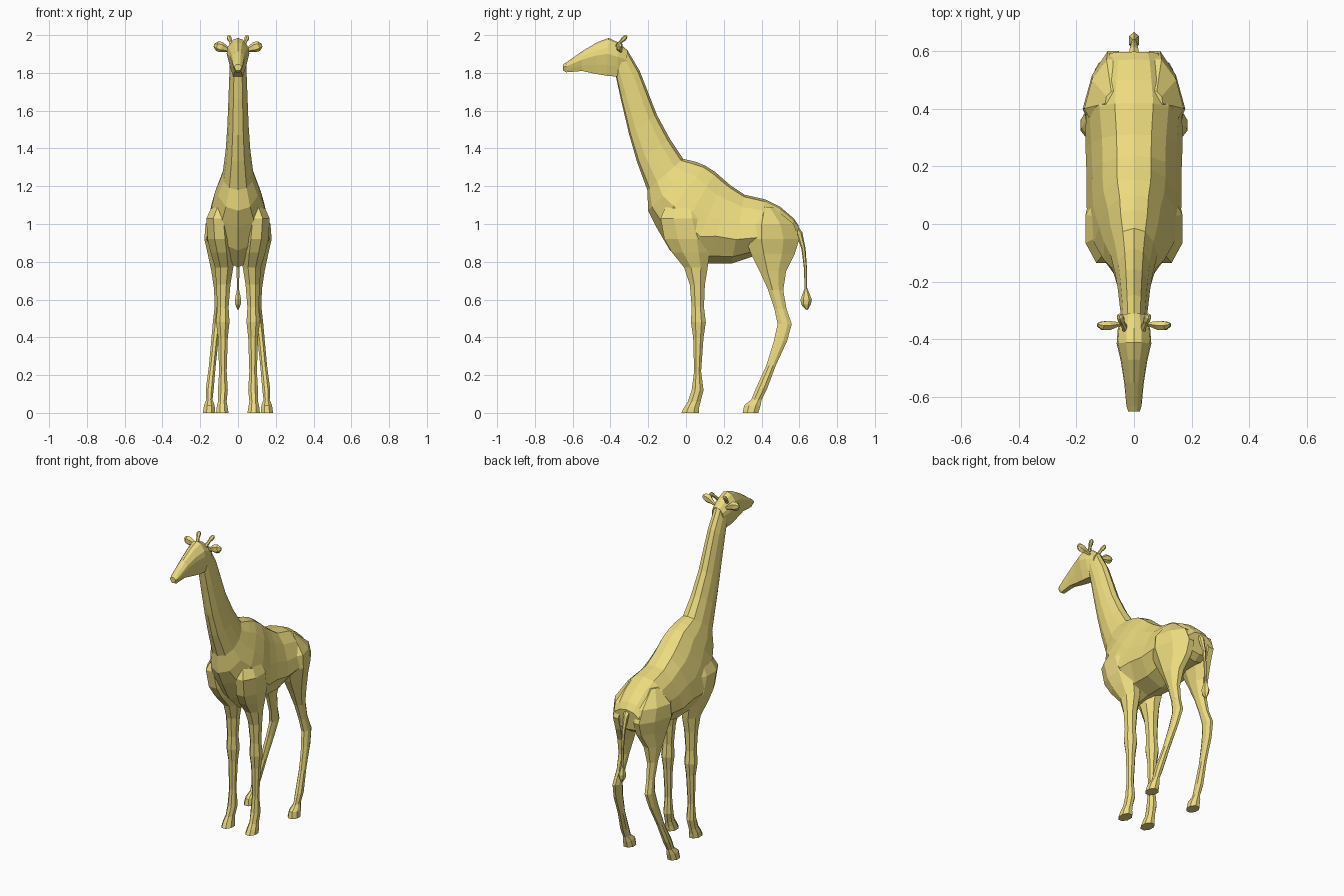
import bpy, bmesh, math
from mathutils import Vector

hide = bpy.data.materials.new("hide")
hide.diffuse_color = (0.84, 0.71, 0.21, 1)


def loft(name, rings):
    """Skin a list of equal-length rings into a closed flat-shaded mesh."""
    bm = bmesh.new()
    vs = [[bm.verts.new(p) for p in r] for r in rings]
    n = len(vs[0])
    for a, b in zip(vs, vs[1:]):
        for i in range(n):
            j = (i + 1) % n
            bm.faces.new((a[i], a[j], b[j], b[i]))
    bm.faces.new(vs[0])
    bm.faces.new(vs[-1])
    bmesh.ops.recalc_face_normals(bm, faces=bm.faces)
    me = bpy.data.meshes.new(name)
    bm.to_mesh(me)
    bm.free()
    me.materials.append(hide)
    ob = bpy.data.objects.new(name, me)
    bpy.context.collection.objects.link(ob)
    return ob


def section(ty, tz, by, bz, w, prof):
    """Symmetric ring from a top point to a bottom point, half width w."""
    half = [(x * w, ty + (by - ty) * t, tz + (bz - tz) * t) for x, t in prof]
    return half + [(-x, y, z) for x, y, z in half[-2:0:-1]]


def tube(name, pts, n=6, flat=1.0):
    """Tube through (x, y, z, radius); flat squashes the second axis."""
    rings = []
    for i, p in enumerate(pts):
        a, b = pts[max(i - 1, 0)], pts[min(i + 1, len(pts) - 1)]
        d = (Vector(b[:3]) - Vector(a[:3])).normalized()
        ref = Vector((0, 1, 0)) if abs(d.x) > 0.5 else Vector((1, 0, 0))
        u = d.cross(ref).normalized()
        v = d.cross(u)
        rings.append([Vector(p[:3]) + p[3] * (u * math.cos(k * math.tau / n)
                      + v * flat * math.sin(k * math.tau / n)) for k in range(n)])
    return loft(name, rings)


# Neck and body: top y, top z, bottom y, bottom z, half width, neck-to-body blend
neck_prof = [(0, 0), (.5, .07), (.85, .27), (1, .5), (.85, .76), (.5, .95), (0, 1)]
body_prof = [(0, 0), (.36, .03), (.66, .18), (.88, .42), (1, .65), (.62, .9), (0, 1)]
body = [
    (-.31, 1.92, -.375, 1.80, .043, 0), (-.245, 1.81, -.345, 1.66, .048, 0),
    (-.155, 1.58, -.30, 1.47, .056, 0), (-.085, 1.45, -.26, 1.33, .066, .1),
    (-.015, 1.345, -.205, 1.18, .085, .3), (.05, 1.33, -.20, 1.07, .112, .6),
    (.10, 1.31, -.155, .98, .138, 1), (.155, 1.275, -.085, .86, .160, 1),
    (.195, 1.24, .01, .77, .165, 1), (.235, 1.205, .12, .79, .164, 1),
    (.31, 1.155, .24, .79, .168, 1), (.42, 1.13, .36, .83, .172, .8),
    (.50, 1.09, .46, .83, .145, .6), (.57, 1.03, .54, .83, .122, .4),
    (.597, .99, .58, .86, .098, .2)]
rings = []
for ty, tz, by, bz, w, b in body:
    prof = [(p[0] + (q[0] - p[0]) * b, p[1] + (q[1] - p[1]) * b)
            for p, q in zip(neck_prof, body_prof)]
    rings.append(section(ty, tz, by, bz, w, prof))
loft("neck_and_body", rings)

# Head, tapering to the muzzle
head_prof = [(0, 0), (.45, .05), (.92, .25), (1, .42), (.75, .72), (.45, 1), (0, 1)]
head = [
    (-.65, 1.845, -.65, 1.812, .020), (-.63, 1.858, -.635, 1.803, .026),
    (-.55, 1.915, -.55, 1.81, .034), (-.47, 1.962, -.48, 1.795, .046),
    (-.41, 1.985, -.42, 1.785, .060), (-.36, 1.962, -.365, 1.78, .056),
    (-.31, 1.92, -.32, 1.80, .040)]
loft("head", [section(*h, head_prof) for h in head])

# Legs: z, y front, y back, x inner, x outer
front_leg = [
    (1.20, -.06, .06, .03, .085), (1.03, -.135, .10, .04, .168),
    (.92, -.115, .13, .03, .162), (.85, -.075, .125, .025, .145),
    (.77, -.01, .115, .025, .122), (.68, .02, .10, .04, .115),
    (.56, .03, .095, .05, .11), (.48, .026, .105, .045, .116),
    (.40, .038, .093, .054, .106), (.22, .043, .08, .06, .10),
    (.12, .03, .093, .054, .106), (.06, .01, .077, .06, .106),
    (.03, -.01, .07, .055, .113), (0, -.025, .068, .05, .116)]
hind_leg = [
    (1.09, .40, .46, .05, .10), (1.0, .33, .57, .04, .172), (.92, .315, .60, .04, .178),
    (.84, .345, .575, .04, .16), (.75, .39, .53, .055, .142), (.65, .435, .515, .072, .126),
    (.55, .468, .532, .083, .125), (.47, .485, .56, .09, .134),
    (.38, .465, .535, .104, .142), (.25, .425, .475, .118, .154),
    (.13, .37, .43, .128, .17), (.07, .345, .40, .135, .168),
    (.04, .308, .395, .124, .18), (0, .30, .383, .12, .186)]
octagon = [(math.cos((k + .5) * math.tau / 8) / .924,
            math.sin((k + .5) * math.tau / 8) / .924) for k in range(8)]


def leg_ring(s, z, y0, y1, x0, x1):
    """Octagonal leg section; the thigh narrows towards the rump."""
    ring = []
    for c, d in octagon:
        x = (x0 + x1) / 2 + c * (x1 - x0) / 2
        y = (y0 + y1) / 2 + d * (y1 - y0) / 2
        x *= 1 - 1.9 * max(0, y - .42) * min(1, max(0, (z - .7) / .15))
        ring.append((s * x, y, z))
    return ring


for side, s in (("right", 1), ("left", -1)):
    for name, leg in (("front_leg", front_leg), ("hind_leg", hind_leg)):
        loft(f"{name}_{side}", [leg_ring(s, *r) for r in leg])
    # Horn with knobbed tip
    tube(f"horn_{side}", [
        (s * .025, -.375, 1.93, .012), (s * .040, -.342, 1.968, .009),
        (s * .044, -.332, 1.978, .013), (s * .049, -.320, 1.990, .012),
        (s * .051, -.314, 1.996, .005)])
    # Leaf-shaped ear
    tube(f"ear_{side}", [
        (s * .040, -.345, 1.915, .010), (s * .062, -.348, 1.926, .016),
        (s * .088, -.352, 1.936, .028), (s * .110, -.352, 1.942, .026),
        (s * .126, -.348, 1.946, .010)], flat=.65)

# Tail and tuft
tube("tail", [(0, .57, .98, .022), (0, .60, .95, .017), (0, .622, .87, .011),
              (0, .633, .76, .008), (0, .635, .63, .007)])
tube("tail_tuft", [(0, .635, .66, .007), (0, .636, .60, .030),
                   (0, .636, .575, .026), (0, .640, .545, .004)], flat=.65)
